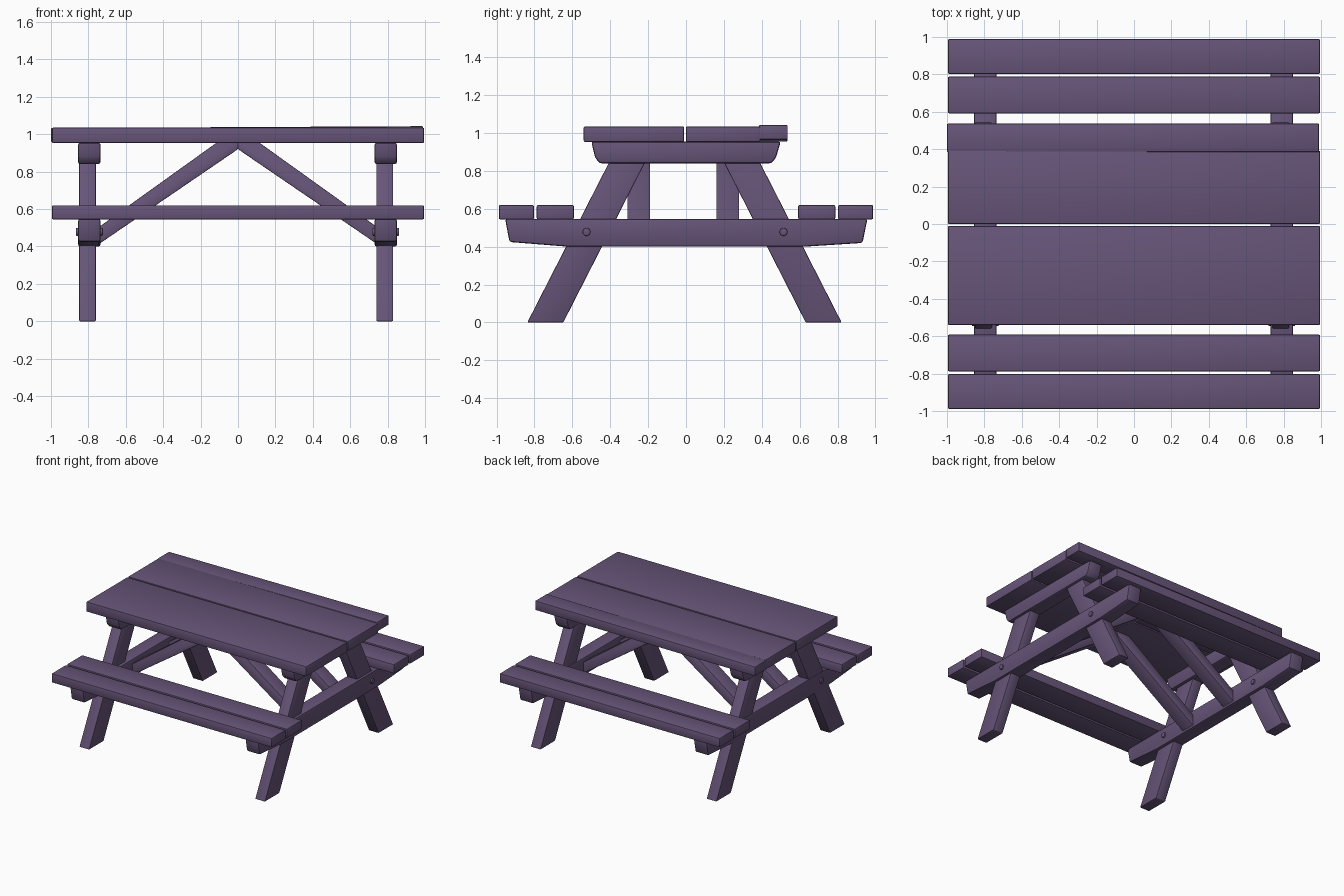
import bpy, bmesh, math
from mathutils import Vector

if "Cube" in bpy.data.objects:
    bpy.data.objects.remove(bpy.data.objects["Cube"])

wood = bpy.data.materials.new("purple stained wood")
wood.diffuse_color = (0.135, 0.09, 0.19, 1)
wood.use_nodes = True
wood.node_tree.nodes["Principled BSDF"].inputs["Base Color"].default_value = wood.diffuse_color


def finish(name, bm, bevel=0.0):
    """Soften the edges, shade and link one part."""
    bmesh.ops.recalc_face_normals(bm, faces=bm.faces)
    if bevel:
        bmesh.ops.bevel(bm, geom=list(bm.edges), offset=bevel, segments=2,
                        profile=0.5, affect='EDGES', clamp_overlap=True)
    me = bpy.data.meshes.new(name)
    bm.to_mesh(me)
    bm.free()
    me.materials.append(wood)
    me.shade_smooth()
    me.set_sharp_from_angle(angle=math.radians(35))
    ob = bpy.data.objects.new(name, me)
    bpy.context.collection.objects.link(ob)
    return ob


def prism(name, profile, axis, lo, hi, bevel=0.008):
    """Extrude a 2D profile along x (points y,z) or y (points x,z)."""
    bm = bmesh.new()

    def place(p, d):
        return (d, p[0], p[1]) if axis == 'x' else (p[0], d, p[1])
    face = bm.faces.new([bm.verts.new(place(p, lo)) for p in profile])
    new = bmesh.ops.extrude_face_region(bm, geom=[face])["geom"]
    step = Vector(place((0, 0), hi - lo))
    bmesh.ops.translate(bm, vec=step, verts=[v for v in new if isinstance(v, bmesh.types.BMVert)])
    return finish(name, bm, bevel)


def plank(name, y0, y1, z0, z1, x0=-0.995, x1=0.995):
    return prism(name, [(y0, z0), (y1, z0), (y1, z1), (y0, z1)], 'x', x0, x1, 0.007)


# Table top: two broad boards and a narrow one sitting slightly askew
plank("table_board_front", -0.54, -0.01, 0.953, 1.035)
plank("table_board_middle", 0.0, 0.392, 0.953, 1.035)
edge = plank("table_board_back", 0.385, 0.537, 0.961, 1.038)
edge.rotation_euler.y = -0.005

# Bench seats
for side, label in ((-1, "front"), (1, "back")):
    for part, a, b in (("inner", 0.592, 0.788), ("outer", 0.803, 0.988)):
        y0, y1 = sorted((side * a, side * b))
        plank(f"bench_{label}_{part}_board", y0, y1, 0.545, 0.62)

for end, label in ((-1, "left"), (1, "right")):
    x0, x1 = (-0.855, -0.735) if end < 0 else (0.73, 0.85)
    # Cross beams with cut-away lower corners
    prism(f"top_beam_{label}", [(-0.5, 0.955), (-0.48, 0.87), (-0.455, 0.84), (0.45, 0.84),
                                (0.475, 0.87), (0.5, 0.955)], 'x', x0, x1, 0.012)
    prism(f"bench_beam_{label}", [(-0.955, 0.547), (-0.932, 0.425), (-0.62, 0.40), (0.62, 0.40),
                                  (0.932, 0.42), (0.958, 0.547)], 'x', x0, x1, 0.012)
    lx0, lx1 = (-0.85, -0.76) if end < 0 else (0.74, 0.83)
    for side, where in ((-1, "front"), (1, "back")):
        # Splayed legs, cut level at the ground
        leg = [(0.64, 0), (0.83, 0), (0.355, 0.93), (0.165, 0.93)]
        prism(f"leg_{label}_{where}", [(side * y - 0.008, z) for y, z in leg], 'x', lx0, lx1, 0.006)

        # Diagonal braces from the bench beams up to the middle of the table
        brace = [(0, 0.92), (0, 0.958), (0.11, 0.958), (0.77, 0.485), (0.77, 0.40), (0.74, 0.415)]
        yc = side * 0.235 - 0.015
        prism(f"brace_{label}_{where}", [(end * x, z) for x, z in brace], 'y', yc - 0.06, yc + 0.06, 0.004)

        # Bolts through the bench beams
        bm = bmesh.new()
        bmesh.ops.create_cone(bm, cap_ends=True, segments=8, radius1=0.022, radius2=0.022, depth=x1 - x0 + 0.024)
        bolt = finish(f"bolt_{label}_{where}", bm, 0.005)
        bolt.rotation_euler.y = math.pi / 2
        bolt.location = ((x0 + x1) / 2, side * 0.52 - 0.005, 0.478)
